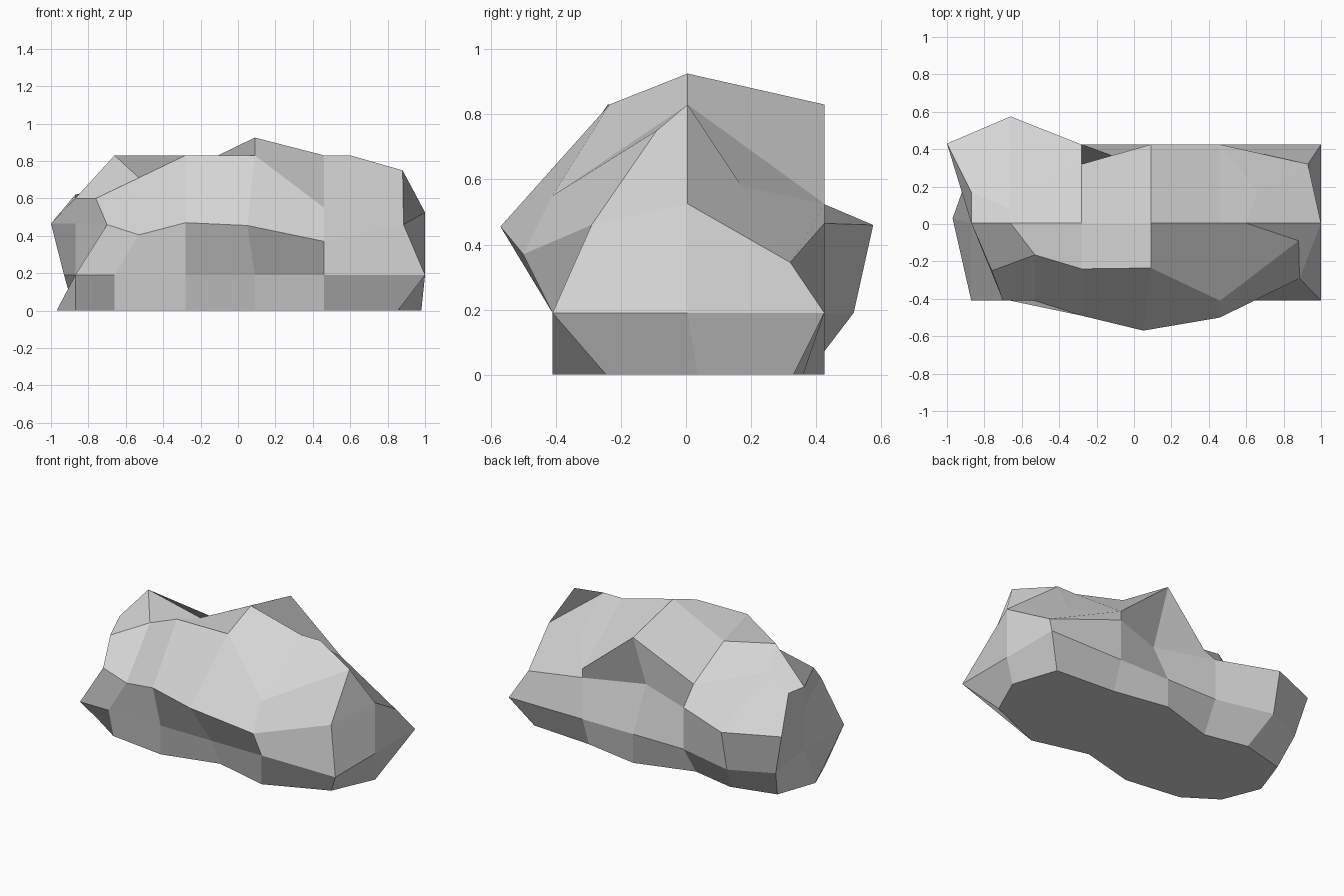
import bpy
import bmesh

default_cube = bpy.data.objects.get("Cube")
if default_cube:
    bpy.data.objects.remove(default_cube, do_unlink=True)


def stone_material(name, colour):
    """One flat colour for the viewport and for renders."""
    material = bpy.data.materials.new(name)
    material.use_nodes = True
    material.diffuse_color = colour
    shader = material.node_tree.nodes["Principled BSDF"]
    shader.inputs["Base Color"].default_value = colour
    shader.inputs["Roughness"].default_value = 1
    return material


def at_height(outline, height):
    return [(x, y, height) for x, y in outline]


def add_loop(bm, points):
    return [bm.verts.new(point) for point in points]


def bridge(bm, lower, upper):
    """Quads between two closed loops of equal length."""
    count = len(lower)
    for i in range(count):
        j = (i + 1) % count
        bm.faces.new((lower[i], lower[j], upper[j], upper[i]))


def fill_crown(bm, rim, ridge):
    """Quads from a closed rim up to a spine joining its two end points."""
    half = len(rim) // 2
    west, east = rim[-1], rim[half - 1]
    front_side = rim[:half - 1]
    back_side = rim[half:-1][::-1]
    spine = [west] + ridge + [east]
    for i in range(len(front_side) - 1):
        bm.faces.new((front_side[i + 1], spine[i + 1], spine[i], front_side[i]))
        bm.faces.new((spine[i], spine[i + 1], back_side[i + 1], back_side[i]))


# Each loop runs along the front, round the +x end, along the back, to the -x end
stations = [-.66, -.28, .09, .46]
front_edge, back_edge, spine_y = -.41, .425, .005

# Footprint on the ground
foot = [(-.87, -.22), (-.66, -.36), (-.28, -.41), (.09, -.315), (.46, -.41),
        (.855, -.245), (.98, .035), (.88, .33), (.46, .36), (.09, .425),
        (-.29, .31), (-.58, .37), (-.876, .295), (-.97, .03)]

# Low ledge with a nearly straight front and back
ledge = [(x, front_edge) for x in [-.87] + stations + [1]]
ledge += [(1, spine_y)]
ledge += [(x, back_edge) for x in [1] + stations[:0:-1]]
ledge += [(-.66, .515), (-.93, .39), (-.87, spine_y)]

# Widest belt of the boulder
belt = [(-.7, front_edge, .46), (-.53, front_edge, .405), (-.28, -.49, .47),
        (.05, -.57, .455), (.46, -.5, .37), (.885, -.29, .46),
        (1, spine_y, .525),
        (.93, .32, .345), (.46, back_edge, .465), (.09, .29, .47),
        (-.28, back_edge, .465), (-.66, .575, .46), (-1, .43, .465),
        (-.87, spine_y, .465)]

# Shoulder under the crest
shoulder = [(-.76, -.25, .6), (-.53, -.165, .71), (-.28, -.24, .83),
            (.09, -.235, .83), (.46, front_edge, .55), (.88, -.09, .75),
            (.6, spine_y, .83),
            (.66, .17, .58), (.46, back_edge, .525), (.09, back_edge, .83),
            (-.28, .32, .58), (-.66, .08, .67), (-.87, .17, .62),
            (-.87, spine_y, .6)]

# Crest heights, one for each station
crest = [(x, spine_y, z) for x, z in zip(stations, [.83, .745, .925, .83])]

bm = bmesh.new()
loops = [add_loop(bm, points) for points in
         (at_height(foot, 0), at_height(ledge, .19), belt, shoulder)]
for lower, upper in zip(loops, loops[1:]):
    bridge(bm, lower, upper)
fill_crown(bm, loops[-1], add_loop(bm, crest))
bm.faces.new(loops[0][::-1])

# Boulder object, flat shaded
mesh = bpy.data.meshes.new("boulder")
bm.to_mesh(mesh)
bm.free()
mesh.materials.append(stone_material("grey stone", (.67, .67, .67, 1)))
boulder = bpy.data.objects.new("boulder", mesh)
bpy.context.collection.objects.link(boulder)
